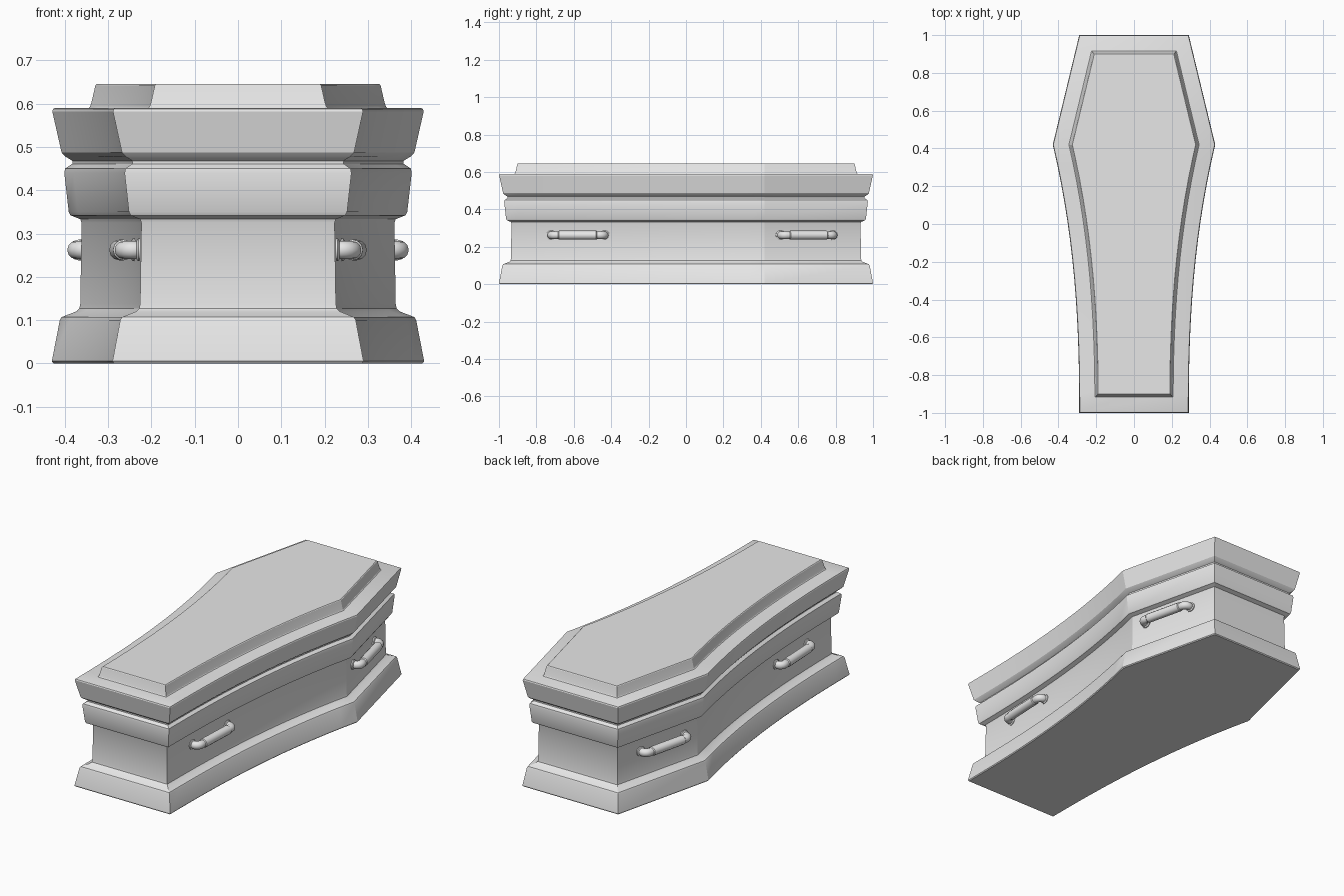
import bpy, bmesh, math
from mathutils import Vector

cube = bpy.data.objects.get("Cube")
if cube:
    bpy.data.objects.remove(cube, do_unlink=True)

grey = bpy.data.materials.new("plain grey")
grey.use_nodes = True
grey.diffuse_color = (0.8, 0.8, 0.8, 1)
grey.node_tree.nodes["Principled BSDF"].inputs["Base Color"].default_value = (0.8, 0.8, 0.8, 1)

FOOT, HEAD, SHOULDER = -1.0, 1.0, 0.42
END_W, SHOULDER_W = 0.29, 0.43


def half_width(y):
    """Straight taper above the shoulder, hollow curve down to the foot."""
    if y > SHOULDER:
        return SHOULDER_W + (END_W - SHOULDER_W) * (y - SHOULDER) / (HEAD - SHOULDER)
    return END_W + (SHOULDER_W - END_W) * ((y - FOOT) / (SHOULDER - FOOT)) ** 2.4


def make_outline(steps=14):
    ys = [FOOT + (SHOULDER - FOOT) * i / steps for i in range(steps + 1)] + [HEAD]
    left = [Vector((half_width(y), y)) for y in ys]
    return left + [Vector((-p.x, p.y)) for p in reversed(left)]


def inset(points, d):
    """Move an anticlockwise outline inwards by d with mitred corners."""
    result = []
    for i, p in enumerate(points):
        a = (p - points[i - 1]).normalized()
        b = (points[(i + 1) % len(points)] - p).normalized()
        na, nb = Vector((-a.y, a.x)), Vector((-b.y, b.x))
        result.append(p + (na + nb) * d / (1 + na.dot(nb)))
    return result


def finish(bm, name, angle):
    bmesh.ops.recalc_face_normals(bm, faces=bm.faces[:])
    mesh = bpy.data.meshes.new(name)
    bm.to_mesh(mesh)
    bm.free()
    mesh.materials.append(grey)
    obj = bpy.data.objects.new(name, mesh)
    bpy.context.collection.objects.link(obj)
    bpy.ops.object.select_all(action='DESELECT')
    obj.select_set(True)
    bpy.context.view_layer.objects.active = obj
    bpy.ops.object.shade_smooth_by_angle(angle=math.radians(angle))
    return obj


def bridge(bm, rings):
    for low, high in zip(rings, rings[1:]):
        for i in range(len(low)):
            j = (i + 1) % len(low)
            bm.faces.new((low[i], low[j], high[j], high[i]))
    bm.faces.new(rings[0][::-1])
    bm.faces.new(rings[-1])


def moulding(name, profile):
    """Stack inset outlines; the profile holds (inset, height) pairs."""
    bm = bmesh.new()
    outline = make_outline()
    bridge(bm, [[bm.verts.new((p.x, p.y, z)) for p in inset(outline, d)]
                for d, z in profile])
    return finish(bm, name, 24)


# Box with flared plinth, recessed wall and raised band
moulding("coffin_box", [
    (0.004, 0), (0, 0.005), (0.018, 0.1), (0.022, 0.107), (0.055, 0.12),
    (0.062, 0.127), (0.064, 0.138), (0.067, 0.325), (0.064, 0.333),
    (0.042, 0.342), (0.038, 0.35), (0.028, 0.44), (0.03, 0.45), (0.046, 0.461)])

# Lid with flared rim, and its raised panel
moulding("lid", [
    (0.046, 0.461), (0.046, 0.468), (0.03, 0.478), (0.022, 0.487),
    (0.001, 0.582), (0.003, 0.588), (0.008, 0.59)])
moulding("lid_panel", [
    (0.081, 0.588), (0.086, 0.593), (0.089, 0.602), (0.098, 0.642), (0.101, 0.645)])


# Handles: turned pieces along a path given as (point, radius) stations
def tube(bm, stations, sides=12):
    rings = []
    for i, (p, r) in enumerate(stations):
        before = stations[max(i - 1, 0)][0]
        after = stations[min(i + 1, len(stations) - 1)][0]
        tangent = (after - before).normalized()
        up = Vector((0, 0, 1))
        side = tangent.cross(up).normalized()
        rings.append([bm.verts.new(p + r * (math.cos(t) * side + math.sin(t) * up))
                      for t in (2 * math.pi * k / sides for k in range(sides))])
    bridge(bm, rings)


def handle(name, sign, y0, y1):
    def wall(y):
        return Vector((sign * (half_width(y) - 0.068), y, 0.262))
    start, end = wall(y0), wall(y1)
    along = (end - start).normalized()
    out = Vector((along.y, -along.x, 0)) * sign
    length = (end - start).length
    reach, bend = 0.038, 0.024
    bm = bmesh.new()
    for base, direction in ((start, along), (end, -along)):
        # wall collar
        tube(bm, [(base - out * 0.01, 0.026), (base + out * 0.006, 0.026),
                  (base + out * 0.01, 0.02)])
        # curved arm
        arm = [(base, 0.018)]
        for k in range(6):
            t = math.pi / 2 * k / 5
            arm.append((base + out * (reach - bend + bend * math.sin(t))
                        + direction * bend * (1 - math.cos(t)), 0.021))
        arm.append((base + out * reach + direction * length * 0.2, 0.018))
        tube(bm, arm)
    # thicker grip
    grip = [(0.13, 0.018), (0.15, 0.024), (0.85, 0.024), (0.87, 0.018)]
    tube(bm, [(start + out * reach + along * length * f, r) for f, r in grip])
    finish(bm, name, 40)


for side_name, sign in (("left", 1), ("right", -1)):
    handle("front_handle_" + side_name, sign, -0.72, -0.435)
    handle("rear_handle_" + side_name, sign, 0.505, 0.785)
